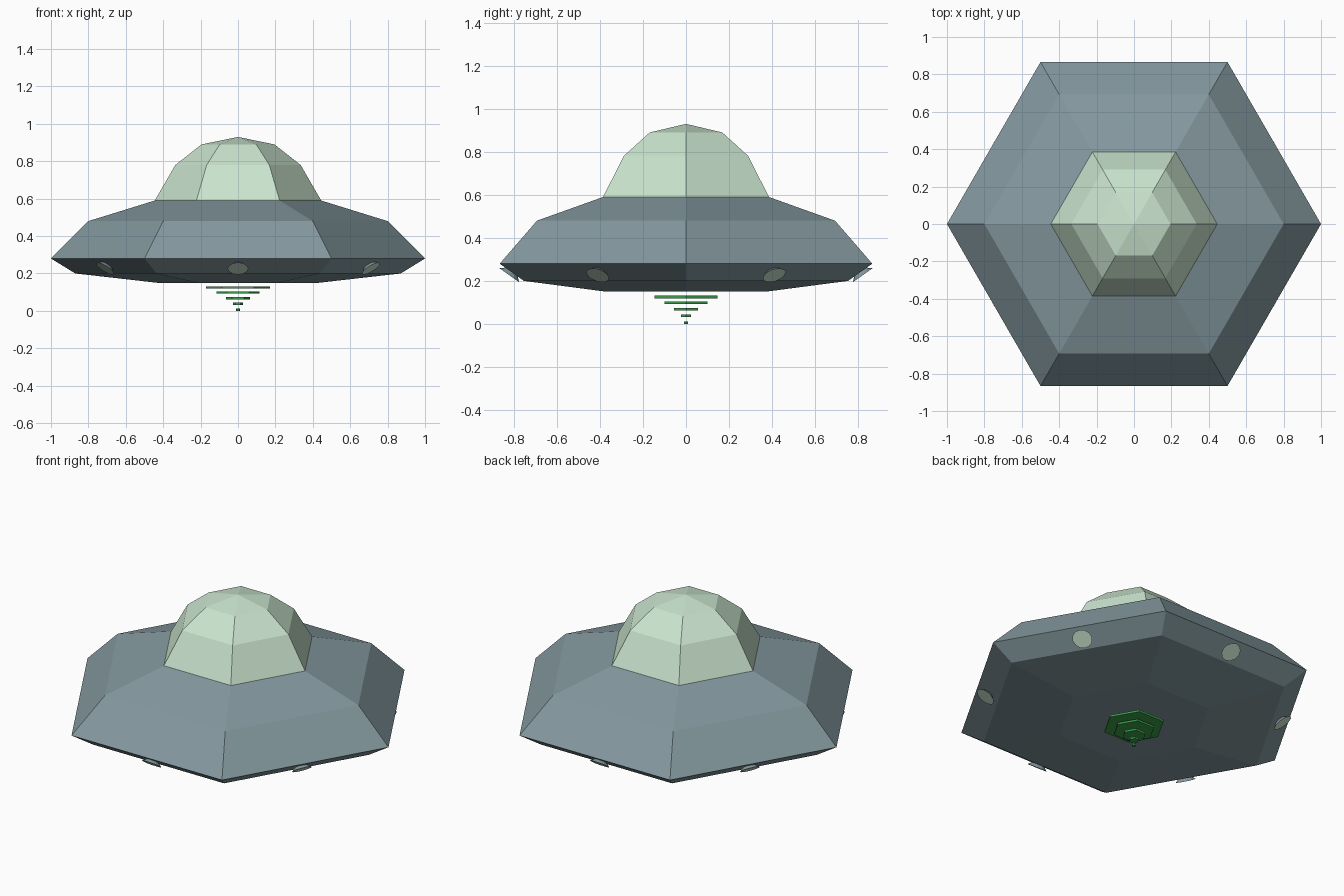
import bpy, bmesh, math
from mathutils import Vector, Matrix

if "Cube" in bpy.data.objects:
    bpy.data.objects.remove(bpy.data.objects["Cube"])


def srgb(r, g, b):
    f = lambda c: c / 12.92 if c <= 0.04045 else ((c + 0.055) / 1.055) ** 2.4
    return (f(r / 255), f(g / 255), f(b / 255), 1)


def material(name, col):
    m = bpy.data.materials.new(name)
    m.diffuse_color = srgb(*col)
    m.use_nodes = True
    m.node_tree.nodes["Principled BSDF"].inputs["Base Color"].default_value = m.diffuse_color
    return m


slate = material("slate_blue", (132, 153, 159))
glass = material("pale_green", (202, 228, 206))
green = material("beam_green", (58, 160, 76))


def lathe(name, profile, sides, mats, matrix=Matrix()):
    """Faceted revolve of (radius, z) points, listed from bottom to top; ends are capped."""
    bm = bmesh.new()
    rings = []
    for r, z in profile:
        if r == 0:
            rings.append([bm.verts.new((0, 0, z))] * sides)
        else:
            rings.append([bm.verts.new((r * math.cos(2 * math.pi * i / sides),
                                        r * math.sin(2 * math.pi * i / sides), z))
                          for i in range(sides)])
    for a, b in zip(rings, rings[1:]):
        for i in range(sides):
            j = (i + 1) % sides
            bm.faces.new(list(dict.fromkeys((a[i], a[j], b[j], b[i]))))
    for ring in (rings[0], rings[-1]):
        if len(set(ring)) > 2:
            bm.faces.new(ring)
    bmesh.ops.recalc_face_normals(bm, faces=bm.faces)
    if len(mats) > 1:  # second colour on the outward cap
        for f in bm.faces:
            f.material_index = 1 if f.normal.z > 0.9 else 0
    bm.transform(matrix)
    me = bpy.data.meshes.new(name)
    bm.to_mesh(me)
    bm.free()
    for m in mats:
        me.materials.append(m)
    ob = bpy.data.objects.new(name, me)
    bpy.context.collection.objects.link(ob)
    return ob


# Hexagonal saucer and dome
lathe("saucer_hull", [(0.43, 0.15), (0.87, 0.20), (1.0, 0.28), (0.8, 0.48), (0.445, 0.59)], 6, [slate])
lathe("dome", [(0.445, 0.59), (0.335, 0.78), (0.195, 0.89), (0, 0.93)], 6, [glass])

# Stack of beam plates under the hull
for k, (r, z) in enumerate([(0.17, 0.125), (0.115, 0.098), (0.065, 0.068), (0.027, 0.038), (0.011, 0.006)]):
    lathe(f"beam_plate_{k + 1}", [(r, z - 0.006), (r, z + 0.006)], 6, [green])

# Flared lamps, one on each lower rim face
for k in range(6):
    a = math.radians(30 + 60 * k)
    n = Vector((math.cos(a) * 0.578, math.sin(a) * 0.578, -0.816))
    pos = Vector((math.cos(a) * 0.811, math.sin(a) * 0.811, 0.241))
    mat = Matrix.Translation(pos) @ n.to_track_quat('Z', 'Y').to_matrix().to_4x4()
    lathe(f"rim_lamp_{k + 1}", [(0.03, -0.005), (0.056, 0.018)], 12, [slate, glass], mat)
